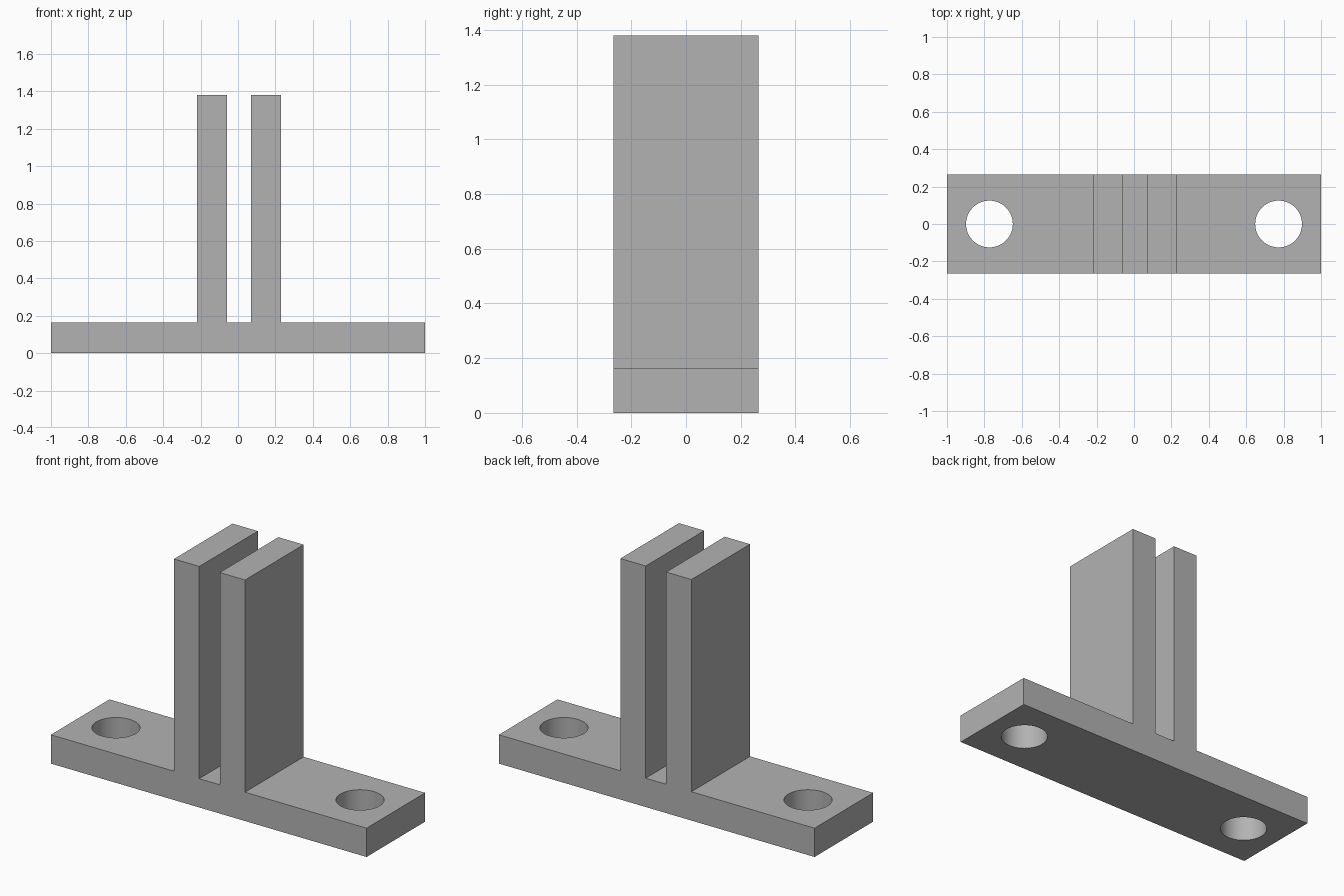
import bpy
import bmesh

if "Cube" in bpy.data.objects:
    bpy.data.objects.remove(bpy.data.objects["Cube"], do_unlink=True)

HALF_DEPTH = 0.265
BASE_TOP = 0.165
PLATE_TOP = 1.38
PLATES = [(-0.22, -0.06), (0.07, 0.23)]
HOLE_X, HOLE_RADIUS = 0.773, 0.125

# Plain grey
grey = bpy.data.materials.new("grey")
grey.use_nodes = True
colour = (0.45, 0.45, 0.45, 1)
grey.diffuse_color = colour
grey.node_tree.nodes["Principled BSDF"].inputs["Base Color"].default_value = colour

# One-piece bracket: base with two upright plates, extruded front to back
profile = [(-1, 0), (-1, BASE_TOP)]
for left, right in PLATES:
    profile += [(left, BASE_TOP), (left, PLATE_TOP),
                (right, PLATE_TOP), (right, BASE_TOP)]
profile += [(1, BASE_TOP), (1, 0)]

bm = bmesh.new()
face = bm.faces.new([bm.verts.new((x, -HALF_DEPTH, z)) for x, z in profile])
extruded = bmesh.ops.extrude_face_region(bm, geom=[face])["geom"]
bmesh.ops.translate(bm, vec=(0, 2 * HALF_DEPTH, 0),
                    verts=[v for v in extruded if isinstance(v, bmesh.types.BMVert)])
bmesh.ops.recalc_face_normals(bm, faces=bm.faces)
mesh = bpy.data.meshes.new("bracket")
bm.to_mesh(mesh)
bm.free()
mesh.materials.append(grey)
bracket = bpy.data.objects.new("bracket", mesh)
bpy.context.collection.objects.link(bracket)

# Bolt holes through both ends of the base
for side in (-1, 1):
    bpy.ops.mesh.primitive_cylinder_add(vertices=64, radius=HOLE_RADIUS, depth=1,
                                        location=(side * HOLE_X, 0, BASE_TOP / 2))
    cutter = bpy.context.object
    cutter.name = "hole_cutter"
    cutter.hide_render = True
    cutter.data.materials.append(grey)
    hole = bracket.modifiers.new("bolt_hole", "BOOLEAN")
    hole.operation = "DIFFERENCE"
    hole.solver = "EXACT"
    hole.object = cutter
    bpy.context.view_layer.objects.active = bracket
    bpy.ops.object.modifier_apply(modifier=hole.name)
    bpy.data.objects.remove(cutter, do_unlink=True)

# Smooth hole walls, sharp edges elsewhere
bpy.ops.object.select_all(action="DESELECT")
bracket.select_set(True)
bpy.context.view_layer.objects.active = bracket
bpy.ops.object.shade_smooth_by_angle()
